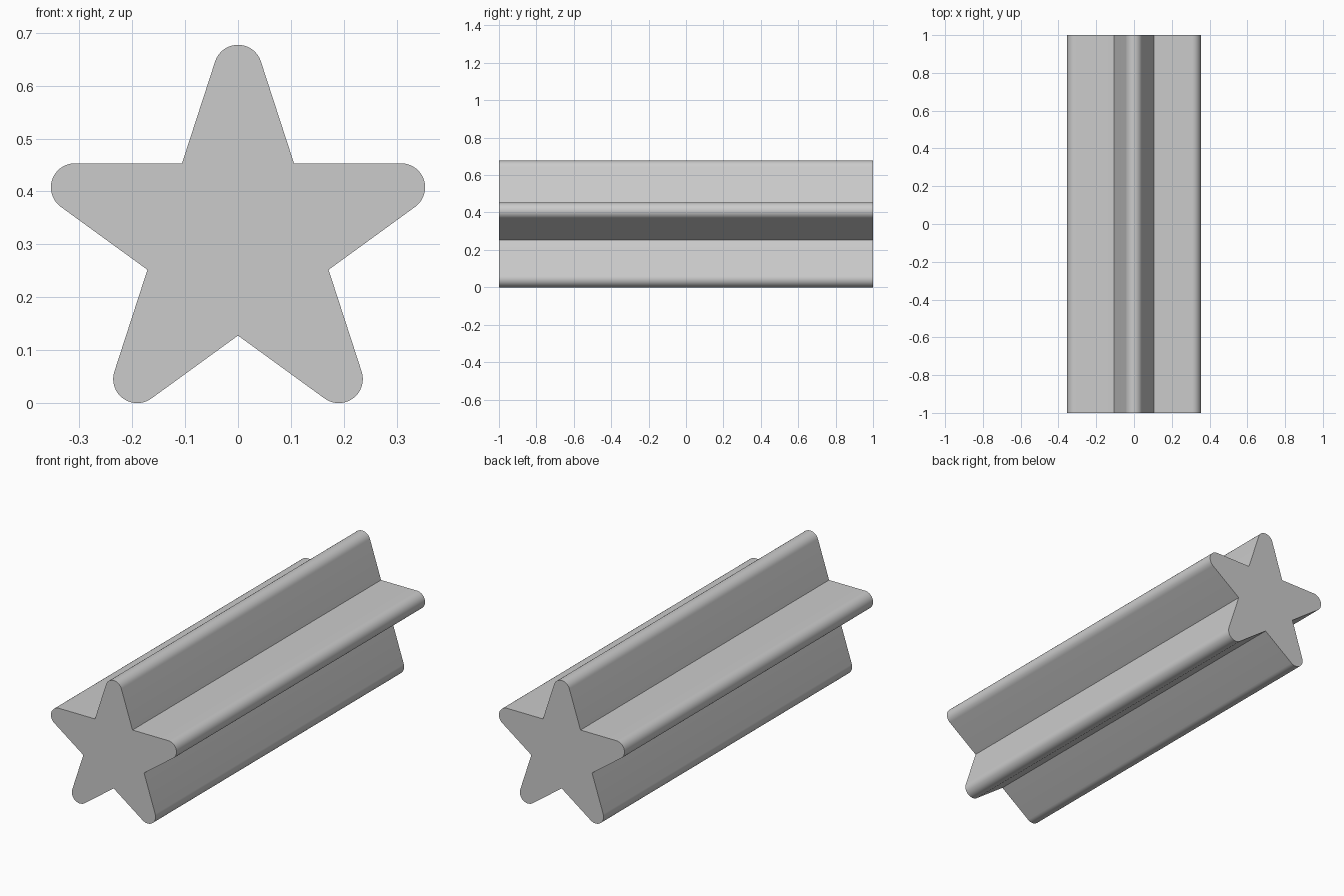
import bpy, bmesh
from math import sin, cos, radians

if "Cube" in bpy.data.objects:
    bpy.data.objects.remove(bpy.data.objects["Cube"])

INNER = 0.18       # radius of the notch corners
TIP_R = 0.0455     # rounding radius of the tips
TIP_D = INNER * 2.618 - TIP_R / sin(radians(18))  # centre distance of tip arcs
CZ = TIP_D * cos(radians(36)) + TIP_R             # lowest tips rest on z = 0
SEGS = 18

# Rounded five-pointed star profile
profile = []
for i in range(5):
    a = radians(72 * i)
    for s in range(SEGS + 1):
        b = a + radians(-72 + 144 * s / SEGS)
        profile.append((TIP_D * sin(a) + TIP_R * sin(b),
                        CZ + TIP_D * cos(a) + TIP_R * cos(b)))
    n = a + radians(36)
    profile.append((INNER * sin(n), CZ + INNER * cos(n)))

# Extrude the profile along y
bm = bmesh.new()
front = bm.faces.new([bm.verts.new((x, -1, z)) for x, z in profile])
ext = bmesh.ops.extrude_face_region(bm, geom=[front], use_keep_orig=True)
bmesh.ops.translate(bm, vec=(0, 2, 0),
                    verts=[g for g in ext["geom"] if isinstance(g, bmesh.types.BMVert)])
bmesh.ops.recalc_face_normals(bm, faces=bm.faces)

mesh = bpy.data.meshes.new("star_bar")
bm.to_mesh(mesh)
bm.free()
star = bpy.data.objects.new("star_bar", mesh)
bpy.context.collection.objects.link(star)

# Smooth tips, sharp notches and ends
bpy.context.view_layer.objects.active = star
star.select_set(True)
bpy.ops.object.shade_smooth_by_angle(angle=radians(30))
